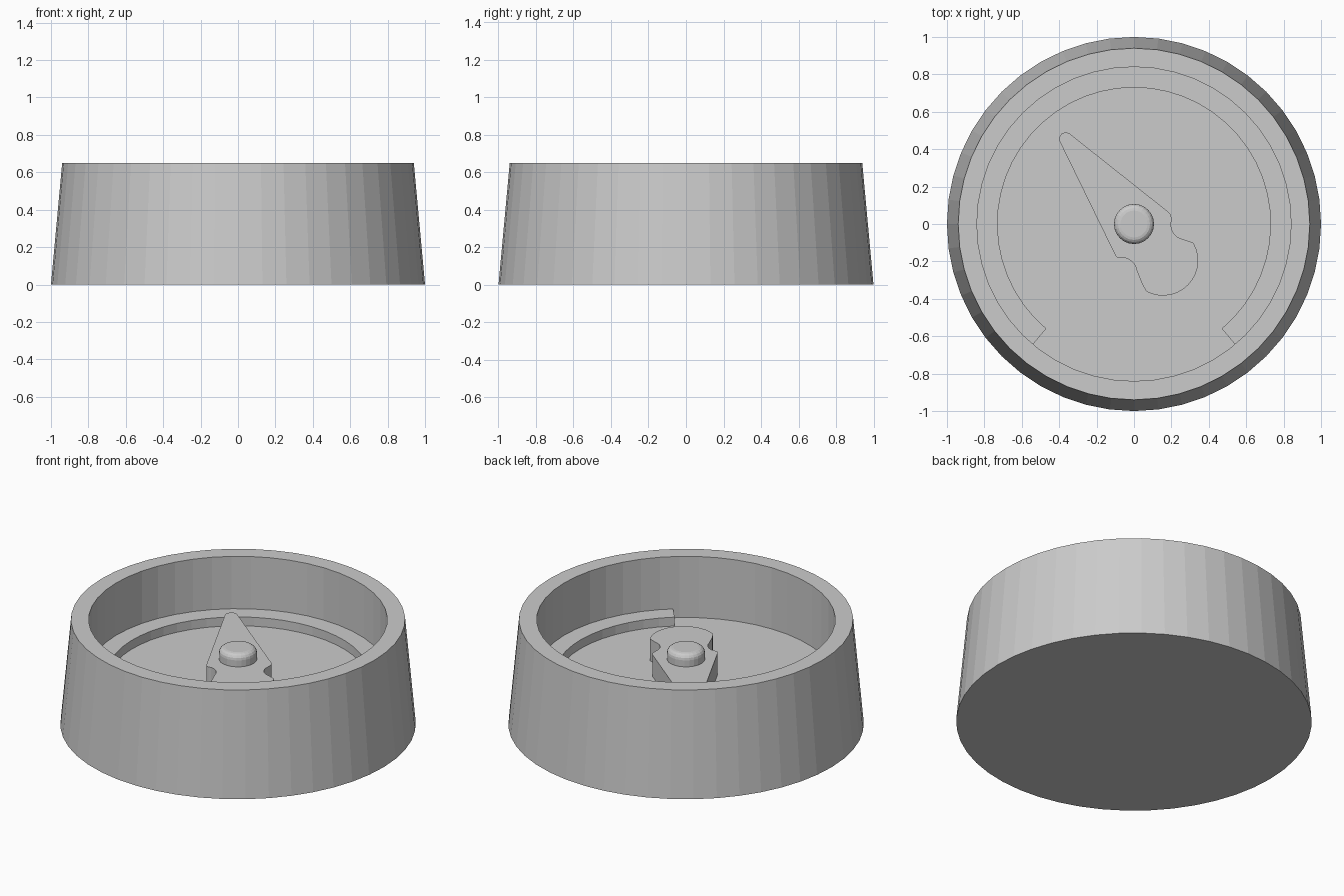
import bpy, bmesh
from math import cos, sin, radians

if "Cube" in bpy.data.objects:
    bpy.data.objects.remove(bpy.data.objects["Cube"])

SIDES = 48
FLOOR, LEDGE, NEEDLE, KNOB, RIM = 0.27, 0.325, 0.405, 0.48, 0.65

grey = bpy.data.materials.new("plain grey")
grey.use_nodes = True
grey.diffuse_color = (0.6, 0.6, 0.6, 1)
grey.node_tree.nodes["Principled BSDF"].inputs["Base Color"].default_value = (0.6, 0.6, 0.6, 1)


def finish(name, bm):
    bmesh.ops.remove_doubles(bm, verts=bm.verts, dist=0.0001)
    bmesh.ops.recalc_face_normals(bm, faces=bm.faces)
    mesh = bpy.data.meshes.new(name)
    bm.to_mesh(mesh)
    bm.free()
    mesh.materials.append(grey)
    obj = bpy.data.objects.new(name, mesh)
    bpy.context.collection.objects.link(obj)
    return obj


def lathe(name, profile, sides):
    """Revolve an (r, z) profile that starts and ends on the axis."""
    bm = bmesh.new()
    verts = [bm.verts.new((r, 0, z)) for r, z in profile]
    edges = [bm.edges.new(pair) for pair in zip(verts, verts[1:])]
    bmesh.ops.spin(bm, geom=verts + edges, axis=(0, 0, 1), cent=(0, 0, 0),
                   angle=radians(360), steps=sides)
    return finish(name, bm)


def arc(cx, cy, r, start, end, steps=6):
    angles = [radians(start + (end - start) * i / steps) for i in range(steps + 1)]
    return [(cx + r * cos(a), cy + r * sin(a)) for a in angles]


def extrude(name, outline, bottom, top):
    bm = bmesh.new()
    face = bm.faces.new([bm.verts.new((x, y, bottom)) for x, y in outline])
    made = bmesh.ops.extrude_face_region(bm, geom=[face], use_keep_orig=True)["geom"]
    for v in made:
        if isinstance(v, bmesh.types.BMVert):
            v.co.z = top
    return finish(name, bm)


# Tapered cup with a raised rim and a recessed floor
lathe("gauge_housing", [(0, 0), (1, 0), (0.94, RIM), (0.84, RIM), (0.84, FLOOR), (0, FLOOR)], SIDES)

# Raised scale ledge, open at the front
ring = arc(0, 0, 0.86, -50, 230, 40) + arc(0, 0, 0.73, 230, -50, 40)
extrude("scale_ledge", ring, FLOOR - 0.02, LEDGE)

# Pointer: rounded tip, shoulder, neck fillet, round counterweight, neck fillet, corner
pointer = (arc(-0.365, 0.455, 0.035, 206, 52)
           + arc(0.155, 0.03, 0.045, 52, -5)
           + arc(0.275, -0.005, 0.077, 185, 260)
           + arc(0.155, -0.195, 0.188, 30, -118, 14)
           + [(0.043, -0.32), (0.027, -0.28)]
           + arc(-0.065, -0.26, 0.08, 10, 85)
           + arc(-0.075, -0.155, 0.028, 270, 206))
extrude("pointer", pointer, FLOOR - 0.02, NEEDLE)

# Pivot knob with a rounded top edge
knob_edge = arc(0.072, KNOB - 0.035, 0.035, 0, 90, 4)
lathe("pivot_knob", [(0, NEEDLE - 0.02), (0.107, NEEDLE - 0.02)] + knob_edge + [(0, KNOB)], 24)
